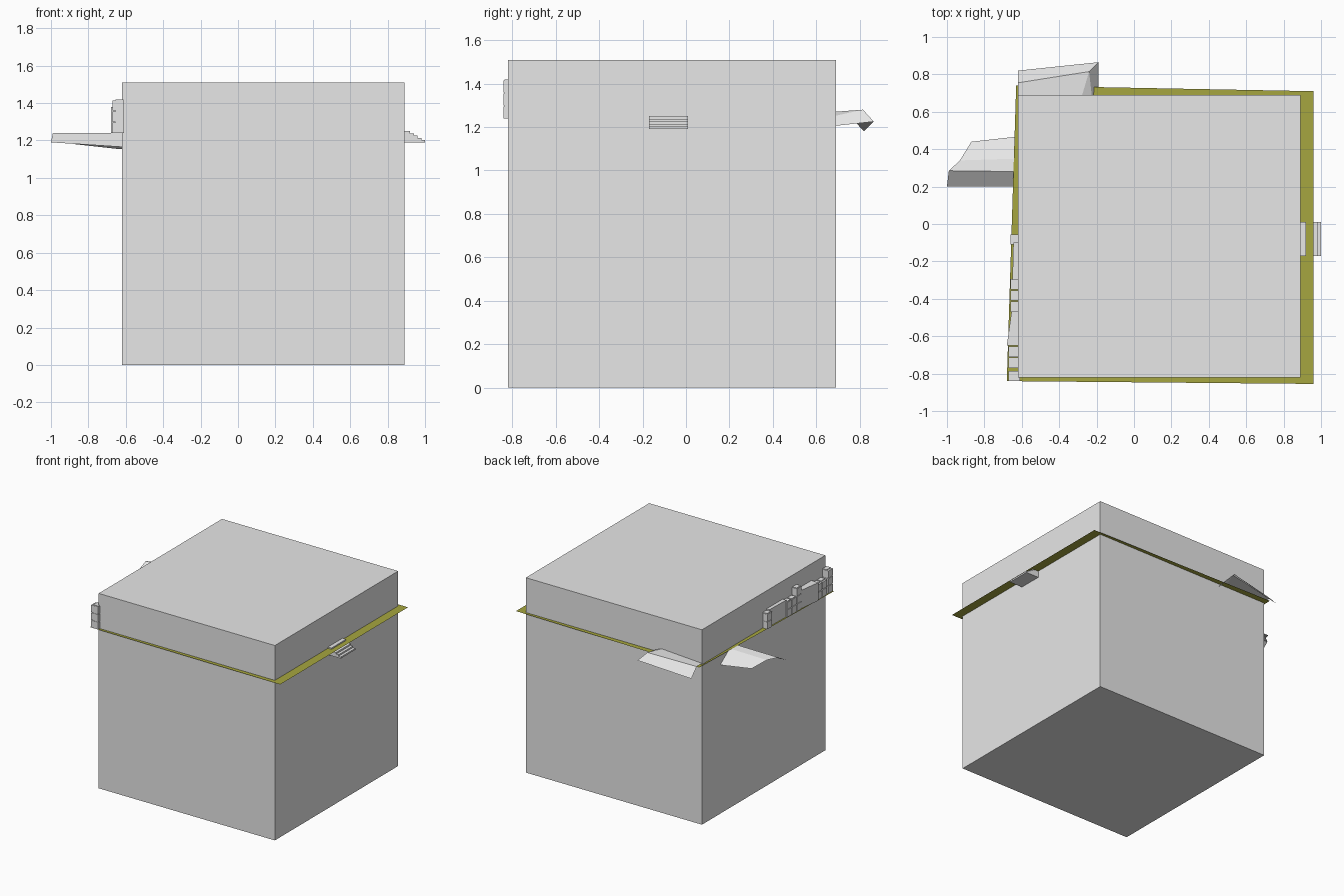
import bpy

if "Cube" in bpy.data.objects:
    bpy.data.objects.remove(bpy.data.objects["Cube"])


def material(name, rgb):
    m = bpy.data.materials.new(name)
    m.diffuse_color = (*rgb, 1)
    m.use_nodes = True
    m.node_tree.nodes["Principled BSDF"].inputs["Base Color"].default_value = m.diffuse_color
    return m


GREY = material("stone grey", (0.8, 0.8, 0.8))
OLIVE = material("olive ground", (0.38, 0.38, 0.05))


def mesh(name, verts, faces, mat=GREY):
    me = bpy.data.meshes.new(name)
    me.from_pydata(verts, [], faces)
    me.materials.append(mat)
    ob = bpy.data.objects.new(name, me)
    bpy.context.collection.objects.link(ob)
    return ob


def prism(name, outline, z0, z1, mat=GREY):
    """Vertical prism over a counter-clockwise outline."""
    n = len(outline)
    v = [(x, y, z0) for x, y in outline] + [(x, y, z1) for x, y in outline]
    f = [tuple(reversed(range(n))), tuple(range(n, 2 * n))]
    f += [(i, (i + 1) % n, n + (i + 1) % n, n + i) for i in range(n)]
    return mesh(name, v, f, mat)


def box(name, x0, x1, y0, y1, z0, z1):
    return prism(name, [(x0, y0), (x1, y0), (x1, y1), (x0, y1)], z0, z1)


# big block
box("main_block", -0.62, 0.89, -0.82, 0.69, 0, 1.51)

# thin ground sheet cutting through the block
ground = [(-0.68, -0.84), (0.96, -0.855), (0.96, 0.71), (-0.63, 0.74)]
mesh("ground_sheet", [(x, y, 1.24) for x, y in ground], [(0, 1, 2, 3)], OLIVE)

# rock wedge behind: open folded sheet
mesh("back_rock",
     [(-0.62, 0.82, 1.18), (-0.19, 0.865, 1.225), (-0.24, 0.815, 1.28), (-0.62, 0.755, 1.25),
      (-0.19, 0.68, 1.205), (-0.225, 0.68, 1.25), (-0.28, 0.68, 1.27), (-0.62, 0.68, 1.25)],
     [(0, 1, 2, 3), (1, 4, 5, 2), (2, 5, 6), (3, 2, 6, 7)])

# rock wedge on the left: open folded sheet
mesh("left_rock",
     [(-1.0, 0.2, 1.19), (-0.61, 0.2, 1.165), (-0.61, 0.28, 1.24), (-0.99, 0.285, 1.24),
      (-0.93, 0.34, 1.225), (-0.61, 0.35, 1.235), (-0.87, 0.44, 1.18), (-0.645, 0.465, 1.155),
      (-0.61, 0.465, 1.155)],
     [(0, 1, 2, 3), (3, 2, 5, 4), (4, 5, 8, 7, 6)])

# staircase on the right
N = 5
for i in range(N):
    box("stair_step", 0.87, 1.0 - i * 0.02, -0.17, 0.01, 1.19 + i * 0.012, 1.19 + (i + 1) * 0.012)

# slanted wall panels along the left edge
prism("wall_low", [(-0.65, -0.30), (-0.645, -0.10), (-0.615, -0.10), (-0.615, -0.30)][::-1], 1.24, 1.37)
prism("wall_high", [(-0.68, -0.65), (-0.655, -0.47), (-0.615, -0.47), (-0.615, -0.65)][::-1], 1.24, 1.38)

# stacked block towers between the wall panels
for y0, levels in ((-0.11, 2), (-0.35, 2), (-0.41, 2), (-0.47, 3), (-0.71, 2), (-0.77, 2), (-0.84, 3)):
    for k in range(levels):
        z = 1.24 + 0.06 * k
        box("tower_block", -0.66 if y0 > -0.6 else -0.67, -0.61, y0, y0 + 0.055, z, z + 0.055)
    box("tower_core", -0.655, -0.612, y0 + 0.003, y0 + 0.052, 1.24, 1.24 + 0.06 * levels)
